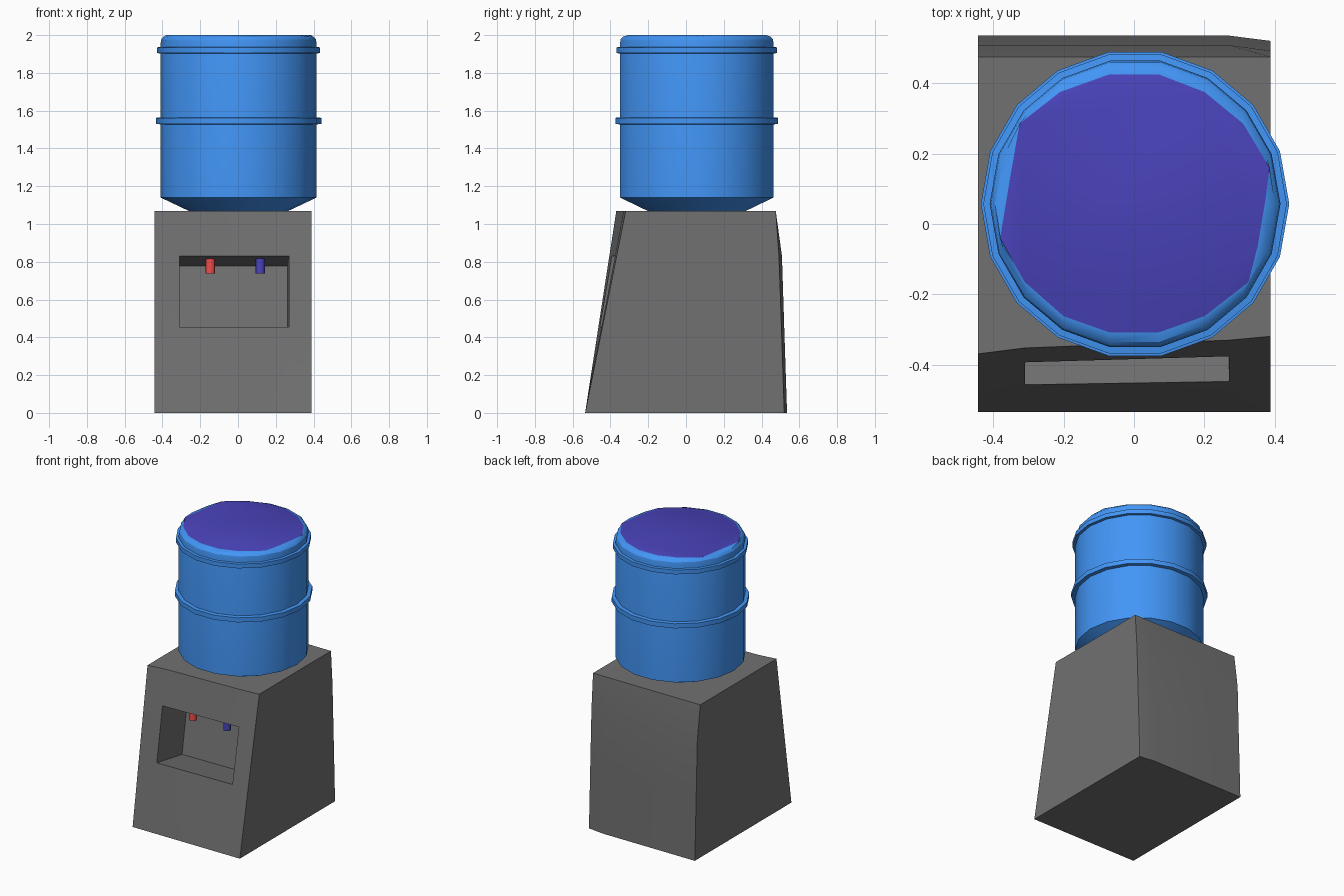
import bpy, bmesh
from math import cos, sin, pi, radians

if "Cube" in bpy.data.objects:
    bpy.data.objects.remove(bpy.data.objects["Cube"])


def material(name, rgb):
    m = bpy.data.materials.new(name)
    m.diffuse_color = (*rgb, 1)
    m.use_nodes = True
    m.node_tree.nodes["Principled BSDF"].inputs["Base Color"].default_value = m.diffuse_color
    return m


def make_object(name, bm, mats, angle=30):
    bmesh.ops.recalc_face_normals(bm, faces=bm.faces)
    mesh = bpy.data.meshes.new(name)
    bm.to_mesh(mesh)
    bm.free()
    ob = bpy.data.objects.new(name, mesh)
    bpy.context.collection.objects.link(ob)
    for m in mats:
        mesh.materials.append(m)
    bpy.ops.object.select_all(action='DESELECT')
    ob.select_set(True)
    bpy.context.view_layer.objects.active = ob
    bpy.ops.object.shade_smooth_by_angle(angle=radians(angle))
    return ob


def lathe(name, profile, center, mats, sides=18, closed=False, lid=None):
    """Spin an (r, z) profile; open profiles get capped ends.
    An optional lid outline becomes the last ring, capped in the second material."""
    bm = bmesh.new()
    rings = [[bm.verts.new((center[0] + r * cos(2 * pi * i / sides),
                            center[1] + r * sin(2 * pi * i / sides), z))
              for i in range(sides)] for r, z in profile]
    if lid:
        rings.append([bm.verts.new((x, y, 2.0)) for x, y in lid])
    pairs = list(zip(rings, rings[1:]))
    if closed:
        pairs.append((rings[-1], rings[0]))
    else:
        bm.faces.new(rings[0])
        bm.faces.new(rings[-1]).material_index = 1 if lid else 0
    for a, b in pairs:
        for i in range(sides):
            j = (i + 1) % sides
            bm.faces.new((a[i], a[j], b[j], b[i]))
    return make_object(name, bm, mats)


blue = material("bottle_blue", (0.055, 0.305, 0.93))
indigo = material("indigo", (0.068, 0.057, 0.50))
red = material("red", (0.88, 0.075, 0.075))
grey = material("cabinet_grey", (0.165, 0.165, 0.165))

# Cabinet: leaning front grid and bowed back grid joined along their rims
XS = [-0.443, -0.31, 0.27, 0.388]
ZS = [0, 0.455, 0.83, 1.07]
FRONT_TOP = [-0.369, -0.352, -0.33, -0.319]
BACK = [0.535, 0.52, 0.508, 0.475]
BACK_CORNER = [0.52, 0.505, 0.492, 0.475]

bm = bmesh.new()
front = [[bm.verts.new((x, -0.534 + z / 1.07 * (FRONT_TOP[i] + 0.534), z))
          for i, x in enumerate(XS)] for z in ZS]
back = [[bm.verts.new((x, (BACK_CORNER if i == 3 else BACK)[k], z))
         for i, x in enumerate(XS)] for k, z in enumerate(ZS)]
for k in range(3):
    for i in range(3):
        for g in (front, back):
            if g is front and i == 1 and k == 1:
                continue
            bm.faces.new((g[k][i], g[k][i + 1], g[k + 1][i + 1], g[k + 1][i]))
for n in range(3):
    for e in (0, 3):
        bm.faces.new((front[e][n], front[e][n + 1], back[e][n + 1], back[e][n]))
        bm.faces.new((front[n][e], front[n + 1][e], back[n + 1][e], back[n][e]))

# Dispensing recess, pushed in square to the leaning front
rim = [front[1][1], front[1][2], front[2][2], front[2][1]]
inner = [bm.verts.new((v.co.x - 0.007, v.co.y + 0.29, v.co.z - 0.053)) for v in rim]
for n in range(4):
    m = (n + 1) % 4
    bm.faces.new((rim[n], rim[m], inner[m], inner[n]))
bm.faces.new(inner)
make_object("cabinet", bm, [grey])

# Hot and cold taps hanging from the recess ceiling
for name, x, mat in (("hot_tap", -0.147, red), ("cold_tap", 0.118, indigo)):
    lathe(name, [(0.025, 0.738), (0.025, 0.82)], (x, -0.288), [mat], 12)

# Water bottle with tapered shoulder, rounded top edge and irregular flat lid
C = (0.003, 0.057)
LID = [(0.372, 0.06), (0.385, 0.16), (0.31, 0.285), (0.2, 0.375), (0.07, 0.425),
       (-0.07, 0.425), (-0.21, 0.375), (-0.325, 0.285), (-0.352, 0.13),
       (-0.38, -0.04), (-0.347, -0.10), (-0.31, -0.165), (-0.2, -0.262),
       (-0.07, -0.308), (0.07, -0.308), (0.2, -0.262), (0.325, -0.165), (0.352, -0.06)]
lathe("bottle", [(0.26, 1.06), (0.265, 1.07), (0.413, 1.14), (0.413, 1.955),
                 (0.409, 1.978), (0.398, 1.991)], C, [blue, indigo], lid=LID)

# Raised bands around the bottle
for name, r, z0, z1 in (("middle_band", 0.438, 1.53, 1.562),
                        ("upper_band", 0.431, 1.905, 1.935)):
    lathe(name, [(0.40, z0 - 0.004), (r, z0), (r, z1), (0.40, z1 + 0.004)],
          C, [blue], closed=True)
